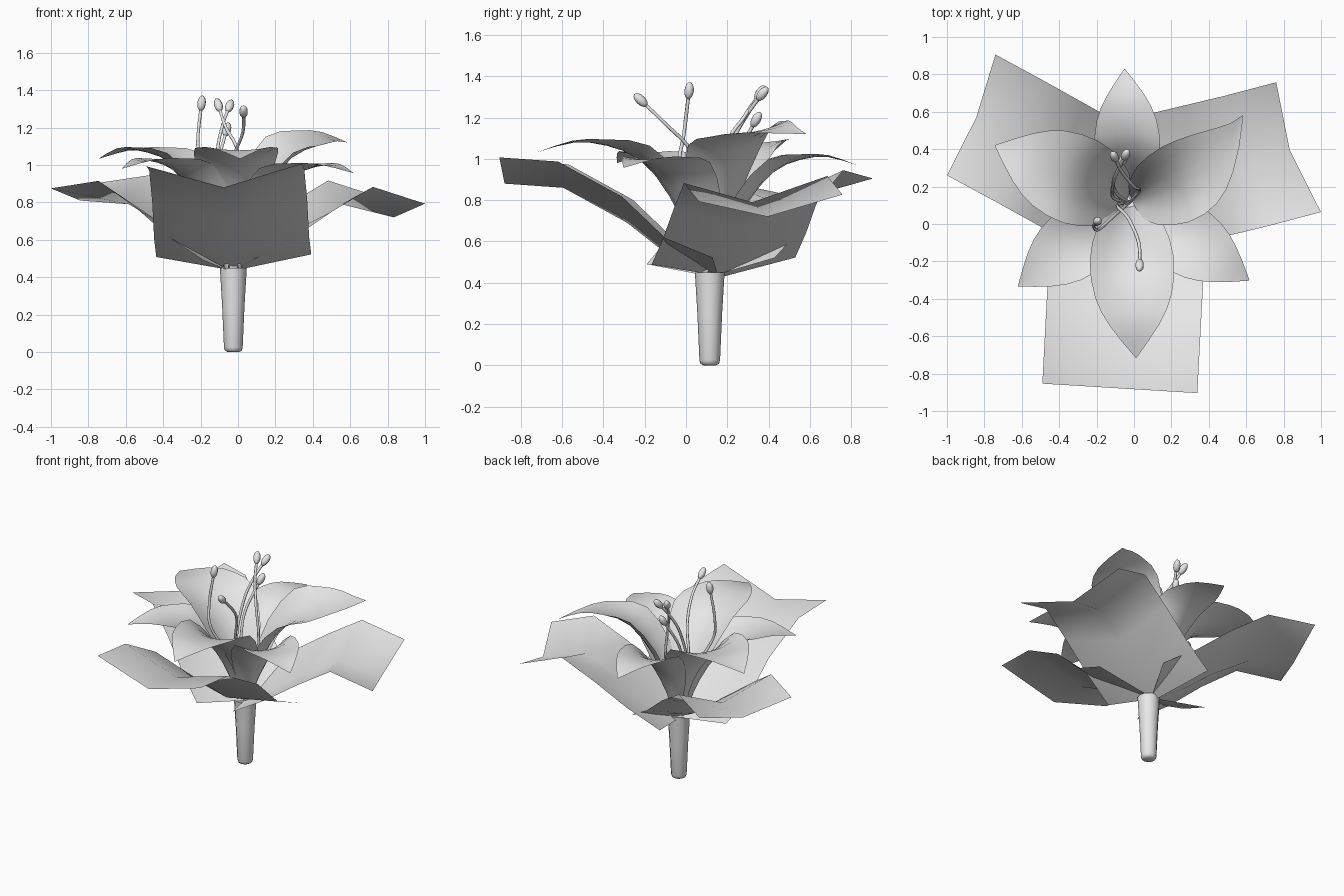
import bpy, bmesh, math
from mathutils import Vector, Matrix

cube = bpy.data.objects.get("Cube")
if cube:
    bpy.data.objects.remove(cube)

AXIS = Vector((-0.025, 0.115, 0))

grey = bpy.data.materials.new("pale grey")
grey.use_nodes = True
grey.diffuse_color = (0.8, 0.8, 0.8, 1)
grey.node_tree.nodes["Principled BSDF"].inputs["Base Color"].default_value = (0.8, 0.8, 0.8, 1)


def finish(name, bm):
    mesh = bpy.data.meshes.new(name)
    bm.to_mesh(mesh)
    bm.free()
    mesh.materials.append(grey)
    for f in mesh.polygons:
        f.use_smooth = True
    obj = bpy.data.objects.new(name, mesh)
    bpy.context.collection.objects.link(obj)
    return obj


def skin(bm, rows, closed=False):
    """Join rows of points into a sheet or a tube."""
    grid = [[bm.verts.new(p) for p in row] for row in rows]
    for a, b in zip(grid, grid[1:]):
        n = len(a)
        for i in range(n if closed else n - 1):
            j = (i + 1) % n
            bm.faces.new((a[i], a[j], b[j], b[i]))
    return grid


def spline(pts, steps):
    """Smooth path through the points."""
    pts = [Vector(p) for p in pts]
    pts = [2 * pts[0] - pts[1]] + pts + [2 * pts[-1] - pts[-2]]
    out = []
    for a, b, c, d in zip(pts, pts[1:], pts[2:], pts[3:]):
        for k in range(steps):
            t = k / steps
            out.append(0.5 * (2 * b + (c - a) * t + (2 * a - 5 * b + 4 * c - d) * t * t
                              + (3 * b - a - 3 * c + d) * t ** 3))
    return out + [pts[-2]]


def place(angle, r, side, z):
    turn = Matrix.Rotation(math.radians(angle), 3, 'Z')
    return AXIS + turn @ Vector((r, side, z))


# Stem
bm = bmesh.new()
profile = [(0.03, 0), (0.045, 0.008), (0.05, 0.025), (0.06, 0.25), (0.072, 0.45)]
rings = [[place(a * 30, r, 0, z) for a in range(12)] for r, z in profile]
stem = skin(bm, rings, closed=True)
bm.faces.new(stem[0][::-1])
finish("stem", bm)


# Broad folded leaves; each row is distance, edge height, crease height
def leaf(name, angle, width, shift, notch, slant, roll, profile):
    """width and shift run from base to tip; notch pulls the crease inward;
    slant skews the tip; roll raises one edge."""
    rows = []
    for i, (r, edge, crease) in enumerate(profile):
        t = i / (len(profile) - 1)
        w = width[0] + (width[1] - width[0]) * t
        s = shift[0] + (shift[1] - shift[0]) * t
        rows.append([place(angle, r + slant * t, s - w, edge - roll),
                     place(angle, r - notch * min(1, 2 * t), s, crease),
                     place(angle, r - slant * t, s + w, edge + roll)])
    bm = bmesh.new()
    skin(bm, rows)
    finish(name, bm)


leaf("front_leaf", -93.5, (0.415, 0.415), (0, 0.01), 0, 0, 0.007,
     [(-0.04, 0.515, 0.435), (0.19, 0.61, 0.525), (0.4, 0.81, 0.69),
      (0.71, 0.98, 0.86), (0.995, 1.0, 0.88)])
leaf("left_leaf", 19, (0.368, 0.367), (0.07, -0.015), 0.05, 0, 0.017,
     [(0, 0.505, 0.43), (0.225, 0.625, 0.53), (0.445, 0.77, 0.67),
      (0.665, 0.90, 0.79), (0.952, 0.81, 0.72)])
leaf("right_leaf", 154, (0.345, 0.347), (0, -0.05), 0.03, 0.025, -0.015,
     [(0.01, 0.505, 0.43), (0.22, 0.625, 0.53), (0.44, 0.79, 0.67),
      (0.67, 0.93, 0.79), (0.965, 0.89, 0.81)])

# Petals: distance, half width, height, edge pulled inward, edge lift
PETAL = spline([(0.02, 0.02, 0.45, 0, 0), (0.08, 0.09, 0.62, 0.05, 0.02),
                (0.19, 0.175, 0.83, 0.07, 0.05), (0.34, 0.225, 1.0, 0.04, 0.07),
                (0.50, 0.205, 1.07, 0, 0.03), (0.66, 0.13, 1.085, 0, 0.01),
                (0.83, 0.003, 1.04, 0, 0)], 2)


def petal(name, angle, reach, width, height, gap=0, bend=0, roll=0):
    """gap moves it outward, bend sweeps the tip sideways, roll raises one edge."""
    rows = []
    for r, w, z, pull, lift in PETAL:
        row = []
        for k in range(-3, 4):
            v = k / 3
            side = w * v * width + bend * r ** 4
            top = 0.45 + (z + lift * v * v - 0.45) * height + roll * side
            row.append(place(angle, (r - pull * v * v) * reach + gap, side, top))
        rows.append(row)
    bm = bmesh.new()
    skin(bm, rows)
    finish(name, bm)


petal("front_inner_petal", -87.5, 1, 1, 0.99)
petal("left_inner_petal", 20, 0.88, 0.95, 1.06, bend=0.48, roll=0.2)
petal("right_inner_petal", 157, 0.94, 1.06, 0.99)
petal("back_outer_petal", 92, 0.83, 0.78, 0.88, gap=0.025)
petal("left_outer_petal", -33, 0.89, 0.85, 0.86, gap=0.025)
petal("right_outer_petal", -143, 0.86, 0.85, 0.9, gap=0.03)


# Stamens: thin bent stalk with an oval tip
def stamen(name, pts):
    path = spline(pts, 5)
    bm = bmesh.new()
    rings = []
    for i, p in enumerate(path):
        d = path[min(i + 1, len(path) - 1)] - path[max(i - 1, 0)]
        q = d.to_track_quat('Z', 'Y')
        rings.append([p + q @ Vector((0.009 * math.cos(a), 0.009 * math.sin(a), 0))
                      for a in (k * math.tau / 6 for k in range(6))])
    skin(bm, rings, closed=True)
    aim = (path[-1] - path[-3]).to_track_quat('Z', 'Y').to_matrix().to_4x4()
    shape = Matrix.Translation(path[-1]) @ aim @ Matrix.Diagonal((0.023, 0.023, 0.042, 1))
    bmesh.ops.create_uvsphere(bm, u_segments=10, v_segments=8, radius=1, matrix=shape)
    finish(name, bm)


ROOT = (-0.025, 0.115, 0.5)
stamen("front_stamen", [ROOT, (-0.09, 0.1, 0.8), (-0.03, 0.03, 1.03), (0.025, -0.1, 1.17), (0.03, -0.22, 1.285)])
stamen("right_stamen", [ROOT, (-0.1, 0.05, 0.75), (-0.19, -0.03, 0.96), (-0.215, -0.01, 1.12), (-0.195, 0.015, 1.33)])
stamen("back_right_stamen", [ROOT, (0.03, 0.18, 0.8), (0.0, 0.2, 1.07), (-0.065, 0.28, 1.2), (-0.105, 0.36, 1.32)])
stamen("back_left_stamen", [ROOT, (-0.11, 0.14, 0.8), (-0.11, 0.22, 1.07), (-0.08, 0.3, 1.22), (-0.045, 0.37, 1.315)])
stamen("back_short_stamen", [ROOT, (-0.09, 0.16, 0.75), (-0.11, 0.23, 0.98), (-0.06, 0.34, 1.19)])
